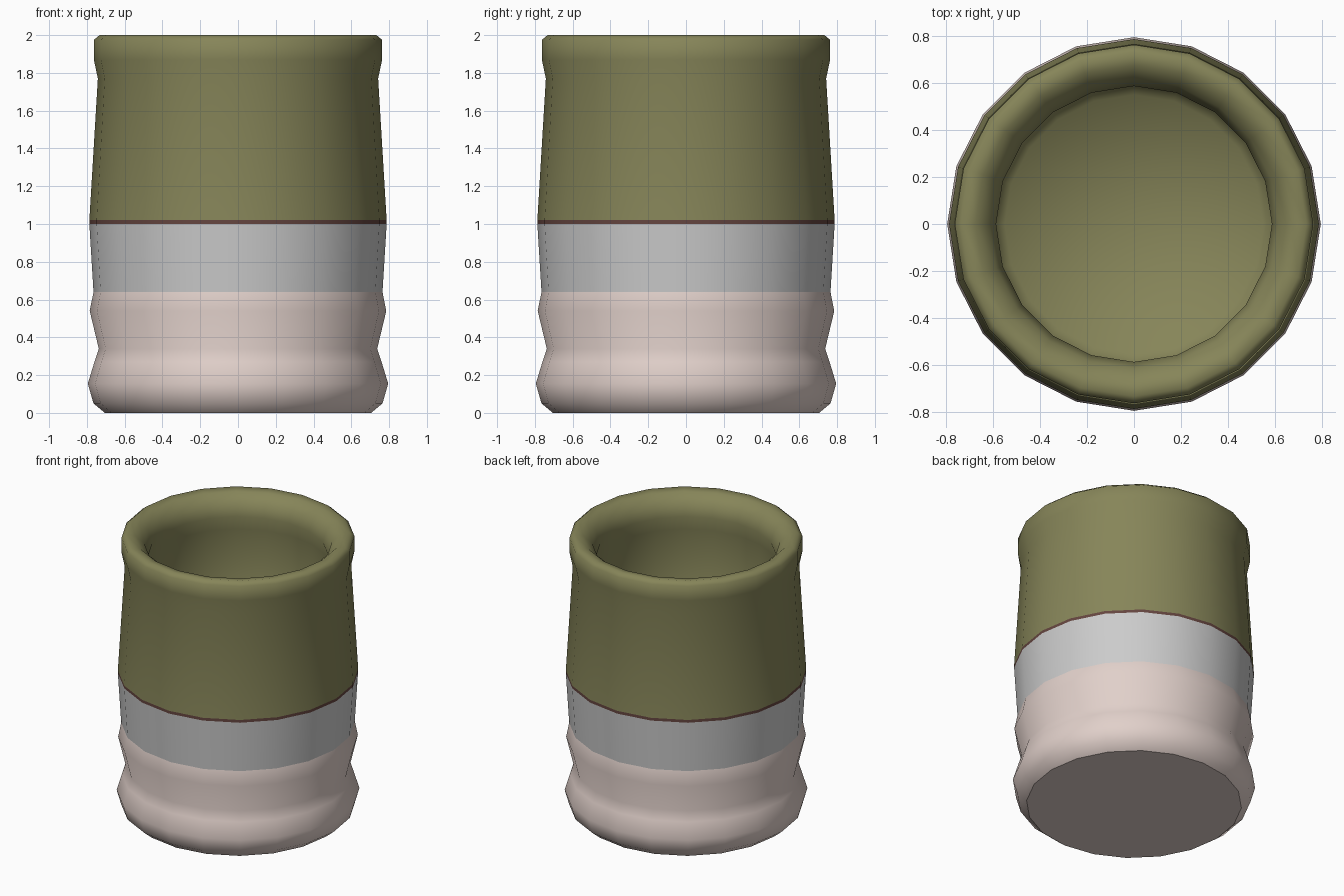
import bpy, bmesh, math

if "Cube" in bpy.data.objects:
    bpy.data.objects.remove(bpy.data.objects["Cube"])

SIDES = 20


def material(name, rgb):
    m = bpy.data.materials.new(name)
    m.diffuse_color = (*rgb, 1.0)
    m.use_nodes = True
    m.node_tree.nodes["Principled BSDF"].inputs["Base Color"].default_value = m.diffuse_color
    return m


def lathe(name, profile, mat=None, angle=37):
    """Revolve (radius, z) points, listed up the outside and down the inside."""
    bm = bmesh.new()
    rings = []
    for r, z in profile:
        if r == 0:
            rings.append([bm.verts.new((0, 0, z))] * SIDES)
        else:
            rings.append([bm.verts.new((r * math.cos(math.tau * i / SIDES),
                                        r * math.sin(math.tau * i / SIDES), z))
                          for i in range(SIDES)])
    for a, b in zip(rings, rings[1:]):
        for i in range(SIDES):
            j = (i + 1) % SIDES
            # dict.fromkeys drops the repeated pole vertex
            bm.faces.new(list(dict.fromkeys((a[i], a[j], b[j], b[i]))))
    mesh = bpy.data.meshes.new(name)
    bm.to_mesh(mesh)
    bm.free()
    obj = bpy.data.objects.new(name, mesh)
    bpy.context.collection.objects.link(obj)
    if mat:
        mesh.materials.append(mat)
    bpy.ops.object.select_all(action='DESELECT')
    obj.select_set(True)
    bpy.context.view_layer.objects.active = obj
    bpy.ops.object.shade_smooth_by_angle(angle=math.radians(angle))
    return obj


olive = material("olive", (0.24, 0.235, 0.10))
clay = material("pale_clay", (0.75, 0.63, 0.59))
brown = material("dark_brown", (0.13, 0.06, 0.05))

# Bulging foot with flat underside
lathe("base", [(0, 0), (0.705, 0), (0.765, 0.05), (0.795, 0.155), (0.76, 0.27),
               (0.737, 0.34), (0.785, 0.54), (0.765, 0.64)], clay)

# Plain grey band
lathe("middle_band", [(0.765, 0.64), (0.787, 1.0)])

# Thin dark seam
lathe("seam_ring", [(0.787, 1.0), (0.787, 1.02)], brown)

# Upper wall, rolled rim and hollow interior
lathe("upper_body", [(0.787, 1.02), (0.742, 1.77), (0.763, 1.87), (0.763, 1.975),
                     (0.733, 2.0), (0.675, 1.99), (0.615, 1.935), (0.587, 1.85),
                     (0.61, 1.75), (0.61, 1.10), (0.55, 1.02), (0, 1.0)],
      olive, angle=60)
